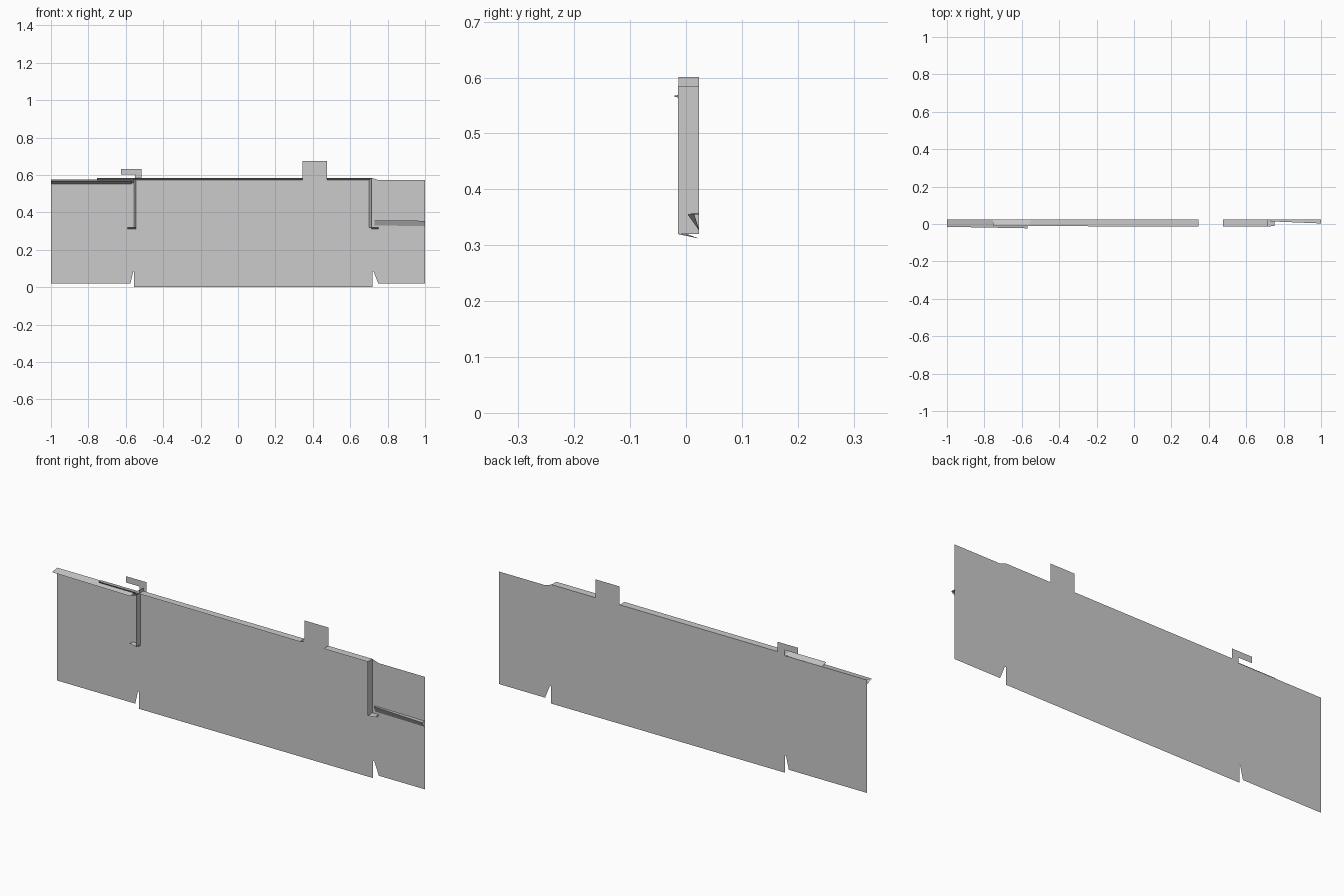
import bpy
from mathutils import Vector

if "Cube" in bpy.data.objects:
    bpy.data.objects.remove(bpy.data.objects["Cube"])

BACK = 0.023  # plane of the flat panel


def make(name, verts, faces):
    mesh = bpy.data.meshes.new(name)
    mesh.from_pydata(verts, [], faces)
    mesh.update()
    ob = bpy.data.objects.new(name, mesh)
    bpy.context.collection.objects.link(ob)
    return ob


def strip(name, a, b, slope, ya, yb, lift=(0, 0)):
    """Open wedge moulding: straight ledge out from a-b, then sloping back to the panel."""
    a, b, s, l = (Vector(v) for v in (a, b, slope, lift))
    verts = []
    for p, y in ((a, ya), (b, yb)):
        tip, root = p + l, p + s
        verts += [(p.x, BACK, p.y), (tip.x, y, tip.y), (root.x, BACK, root.y)]
    return make(name, verts, [(0, 1, 4, 3), (1, 2, 5, 4)])


# Flat cut-out panel with tabs on top and notches below
outline = [(-1, .02), (-.575, .02), (-.56, .085), (-.555, .085), (-.555, 0),
           (.718, 0), (.718, .085), (.724, .085), (.75, .02), (1, .02),
           (1, .573), (.75, .573), (.715, .585), (.475, .585), (.475, .675),
           (.345, .675), (.345, .585), (-.515, .585), (-.515, .633),
           (-.625, .633), (-.625, .602), (-.552, .602), (-.552, .575), (-1, .575)]
make("panel", [(x, BACK, z) for x, z in outline], [tuple(range(len(outline)))])

# Top mouldings
strip("top_moulding_long", (-.555, .585), (.345, .585), (0, -.012), -.011, -.014)
strip("top_moulding_short", (.475, .585), (.715, .585), (0, -.012), -.014, -.014)
strip("top_moulding_left", (-1, .575), (-.57, .575), (0, -.022), -.015, -.023, (0, -.008))
strip("top_moulding_overlap", (-.755, .577), (-.555, .577), (0, -.02), -.010, -.010, (0, .008))

# Upright mouldings with small feet turned outward
strip("upright_left", (-.545, .32), (-.545, .575), (-.012, 0), -.012, -.012)
strip("upright_right", (.715, .32), (.715, .585), (-.014, 0), -.014, -.014)
strip("foot_left", (-.59, .32), (-.545, .32), (0, -.008), .002, -.012)
strip("foot_right", (.715, .32), (.75, .32), (0, -.008), -.014, -.010)

# Tapered side rail
strip("side_rail", (.73, .358), (1, .355), (0, -.028), .014, .003)

# Small upright return under the hook tab
make("hook_return", [(-.53, BACK, .585), (-.53, -.013, .585),
                     (-.53, -.013, .601), (-.53, BACK, .601)], [(0, 1, 2, 3)])
